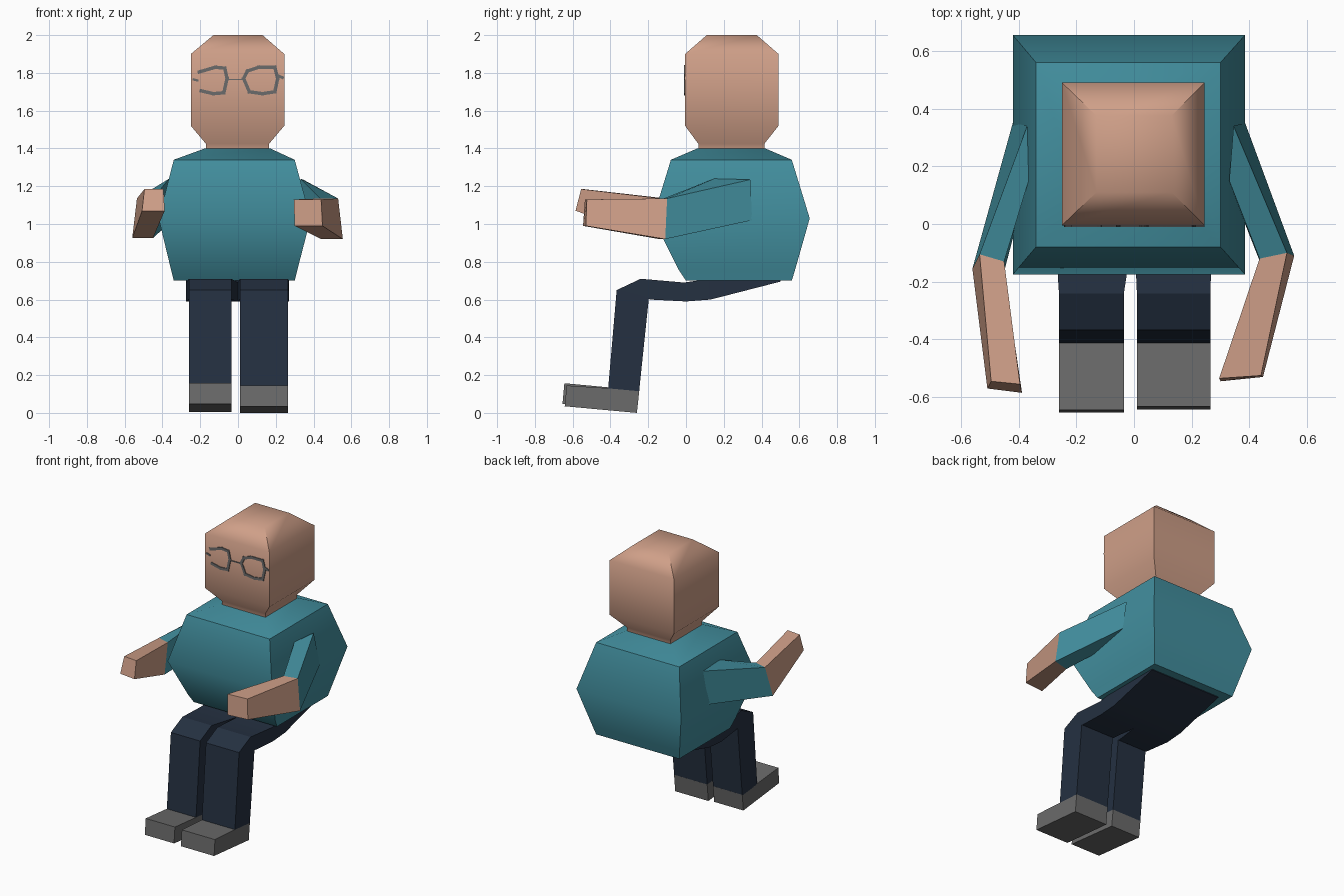
import bpy, bmesh, math
from mathutils import Vector

if "Cube" in bpy.data.objects:
    bpy.data.objects.remove(bpy.data.objects["Cube"])


def material(name, r, g, b):
    m = bpy.data.materials.new(name)
    m.diffuse_color = (r, g, b, 1)
    m.use_nodes = True
    m.node_tree.nodes["Principled BSDF"].inputs["Base Color"].default_value = m.diffuse_color
    return m


SKIN = material("skin", 0.62, 0.345, 0.245)
TEAL = material("teal shirt", 0.055, 0.275, 0.345)
NAVY = material("navy trousers", 0.018, 0.030, 0.053)
GREY = material("grey", 0.145, 0.145, 0.145)


def loft(name, rings, mat, smooth=0):
    """Join a series of four-cornered rings into a closed solid."""
    bm = bmesh.new()
    loops = [[bm.verts.new(p) for p in ring] for ring in rings]
    for a, b in zip(loops, loops[1:]):
        for i in range(4):
            j = (i + 1) % 4
            bm.faces.new((a[i], a[j], b[j], b[i]))
    bm.faces.new(loops[0])
    bm.faces.new(loops[-1])
    bmesh.ops.recalc_face_normals(bm, faces=bm.faces[:])
    me = bpy.data.meshes.new(name)
    bm.to_mesh(me)
    bm.free()
    me.materials.append(mat)
    ob = bpy.data.objects.new(name, me)
    bpy.context.collection.objects.link(ob)
    if smooth:
        bpy.ops.object.select_all(action='DESELECT')
        ob.select_set(True)
        bpy.context.view_layer.objects.active = ob
        bpy.ops.object.shade_smooth_by_angle(angle=math.radians(smooth))
    return ob


def level(x0, x1, y0, y1, z):
    return [(x0, y0, z), (x1, y0, z), (x1, y1, z), (x0, y1, z)]


def section(x0, x1, front, back):
    """Limb section: x range plus (y, z) of the front and back edges."""
    return [(x0, *front), (x1, *front), (x1, *back), (x0, *back)]


# head with neck
loft("head", [
    level(-.17, .165, .065, .415, 1.38),
    level(-.17, .165, .065, .415, 1.425),
    level(-.25, .245, -.005, .49, 1.52),
    level(-.25, .245, -.005, .49, 1.90),
    level(-.13, .13, .11, .375, 2.0)], SKIN, 52)

# rounded torso
loft("torso", [
    level(-.34, .30, 0.0, .56, .70),
    level(-.355, .315, -.04, .578, .76),
    level(-.42, .385, -.175, .655, 1.03),
    level(-.34, .30, -.08, .56, 1.34),
    level(-.175, .17, .06, .42, 1.40)], TEAL, 47)

# arms: shoulder, elbow and hand sections (outer top, outer bottom, inner bottom, inner top)
ARMS = {
    "right": ([(.345, .34, 1.235), (.385, .35, 1.02), (.33, .14, 1.0), (.33, .15, 1.24)],
              [(.53, -.10, 1.135), (.555, -.11, .92), (.44, -.14, .92), (.435, -.12, 1.135)],
              [(.44, -.525, 1.13), (.447, -.53, .99), (.30, -.545, .99), (.295, -.535, 1.13)]),
    "left": ([(-.37, .34, 1.235), (-.42, .35, 1.02), (-.37, .14, 1.0), (-.365, .15, 1.24)],
             [(-.535, -.105, 1.135), (-.56, -.155, .925), (-.45, -.165, .925), (-.45, -.13, 1.135)],
             [(-.495, -.545, 1.185), (-.508, -.57, 1.07), (-.388, -.585, 1.07), (-.395, -.555, 1.185)])}
for side, (shoulder, elbow, hand) in ARMS.items():
    loft(side + "_sleeve", [shoulder, elbow], TEAL)
    loft(side + "_forearm", [elbow, hand], SKIN)

# bent legs and tilted shoes
for side, x0, x1, h0, h1, dz in (("left", -.26, -.035, -.275, 0.0, .012),
                                 ("right", .01, .265, 0.0, .27, 0.0)):
    loft(side + "_leg", [
        section(x0, x1, (-.412, .13), (-.248, .115)),
        section(x0, x1, (-.367, .65), (-.197, .605)),
        section(x0, x1, (-.24, .71), (-.19, .60)),
        section(h0, h1, (-.01, .69), (0.0, .59)),
        section(h0, h1, (.13, .71), (.13, .60)),
        section(h0, h1, (.50, .72), (.50, .695))], NAVY, 30)
    toe = -.642 - dz
    loft(side + "_shoe", [
        section(x0, x1, (toe, .035 + dz), (-.26, dz * .5)),
        section(x0, x1, (toe + .01, .145 + dz), (-.247, .12))], GREY)


# glasses drawn as thin strips on the face
def strip(name, points, width):
    for n, (a, b) in enumerate(zip(points, points[1:])):
        d = Vector((b[0] - a[0], b[1] - a[1])).normalized() * width / 2
        rings = []
        for y in (-.010, -.003):
            rings.append([(a[0] - d.x - d.y, y, a[1] - d.y + d.x),
                          (a[0] - d.x + d.y, y, a[1] - d.y - d.x),
                          (b[0] + d.x + d.y, y, b[1] + d.y - d.x),
                          (b[0] + d.x - d.y, y, b[1] + d.y + d.x)])
        loft(f"{name}_{n}", rings, GREY)


strip("right_lens_rim", [(.03, 1.77), (.05, 1.81), (.11, 1.83), (.195, 1.83), (.21, 1.77),
                         (.195, 1.70), (.13, 1.69), (.06, 1.70), (.03, 1.77)], .018)
strip("left_lens_rim", [(-.205, 1.805), (-.12, 1.83), (-.07, 1.825), (-.058, 1.77),
                        (-.075, 1.695), (-.13, 1.69), (-.195, 1.705)], .018)
strip("glasses_bridge", [(-.055, 1.765), (.03, 1.765)], .006)
strip("right_temple", [(.212, 1.785), (.235, 1.775)], .015)
strip("left_temple", [(-.235, 1.765), (-.215, 1.76)], .012)
